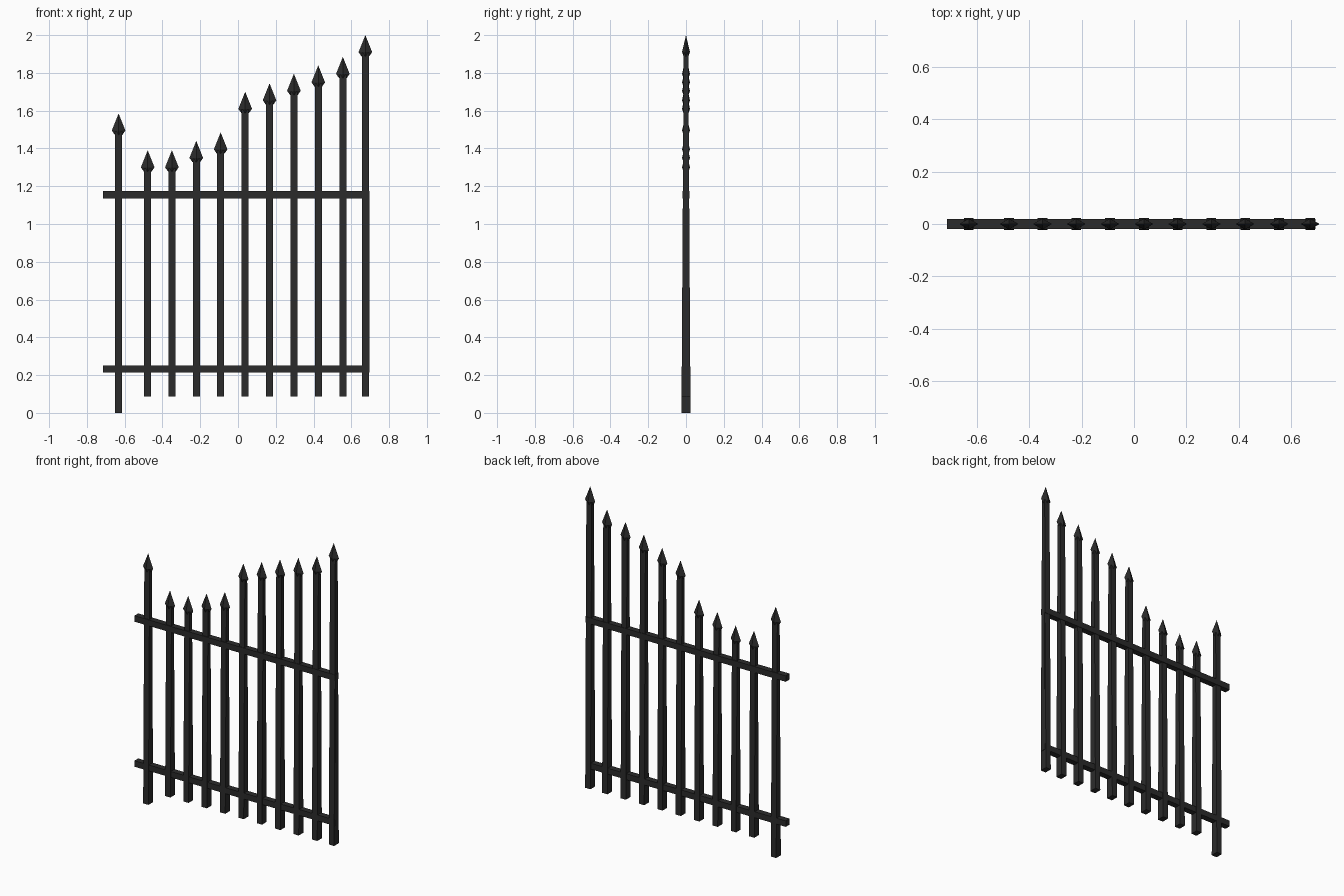
import bpy, bmesh

if "Cube" in bpy.data.objects:
    bpy.data.objects.remove(bpy.data.objects["Cube"])

iron = bpy.data.materials.new("black iron")
iron.diffuse_color = (0.024, 0.024, 0.024, 1)
iron.use_nodes = True
iron.node_tree.nodes["Principled BSDF"].inputs["Base Color"].default_value = iron.diffuse_color


def rect(hx, hy):
    return [(-hx, -hy), (hx, -hy), (hx, hy), (-hx, hy)]


def diamond(hx, hy):
    return [(0, -hy), (hx, 0), (0, hy), (-hx, 0)]


def loft(name, x, sections, tip=None):
    """Join four-sided sections [(z, outline)], closed flat or to a tip."""
    bm = bmesh.new()
    rings = [[bm.verts.new((x + px, py, z)) for px, py in o] for z, o in sections]
    bm.faces.new(rings[0][::-1])
    for a, b in zip(rings, rings[1:]):
        for i in range(4):
            j = (i + 1) % 4
            bm.faces.new((a[i], a[j], b[j], b[i]))
    top = rings[-1]
    if tip is None:
        bm.faces.new(top)
    else:
        t = bm.verts.new((x, 0, tip))
        for i in range(4):
            bm.faces.new((top[i], top[(i + 1) % 4], t))
    me = bpy.data.meshes.new(name)
    bm.to_mesh(me)
    bm.free()
    me.materials.append(iron)
    ob = bpy.data.objects.new(name, me)
    bpy.context.collection.objects.link(ob)
    return ob


# Upright bars (x, bottom, tip), tapering in depth, each with a spear head
bars = [(-0.632, 0, 1.585), (-0.478, .088, 1.39), (-0.35, .088, 1.39),
        (-0.221, .088, 1.44), (-0.092, .088, 1.485), (0.038, .088, 1.70),
        (0.167, .088, 1.745), (0.296, .088, 1.795), (0.425, .088, 1.84),
        (0.555, .088, 1.885), (0.674, .088, 2.0)]
for x, z0, tip in bars:
    loft("upright_bar", x, [(z0, rect(.0185, .0235)),
                            (tip - .095, rect(.0185, .012))])
    loft("spear_head", x, [(tip - .113, diamond(.020, .013)),
                           (tip - .09, diamond(.036, .021))], tip)

# Two horizontal rails
for name, z in (("lower_rail", .233), ("upper_rail", 1.155)):
    rail = loft(name, -.01, [(z - .019, rect(.705, .019)),
                             (z + .019, rect(.705, .019))])

# Closing strip between the rails on the tall end
loft("end_strip", .685, [(.233, rect(.01, .017)), (1.155, rect(.01, .014))])
